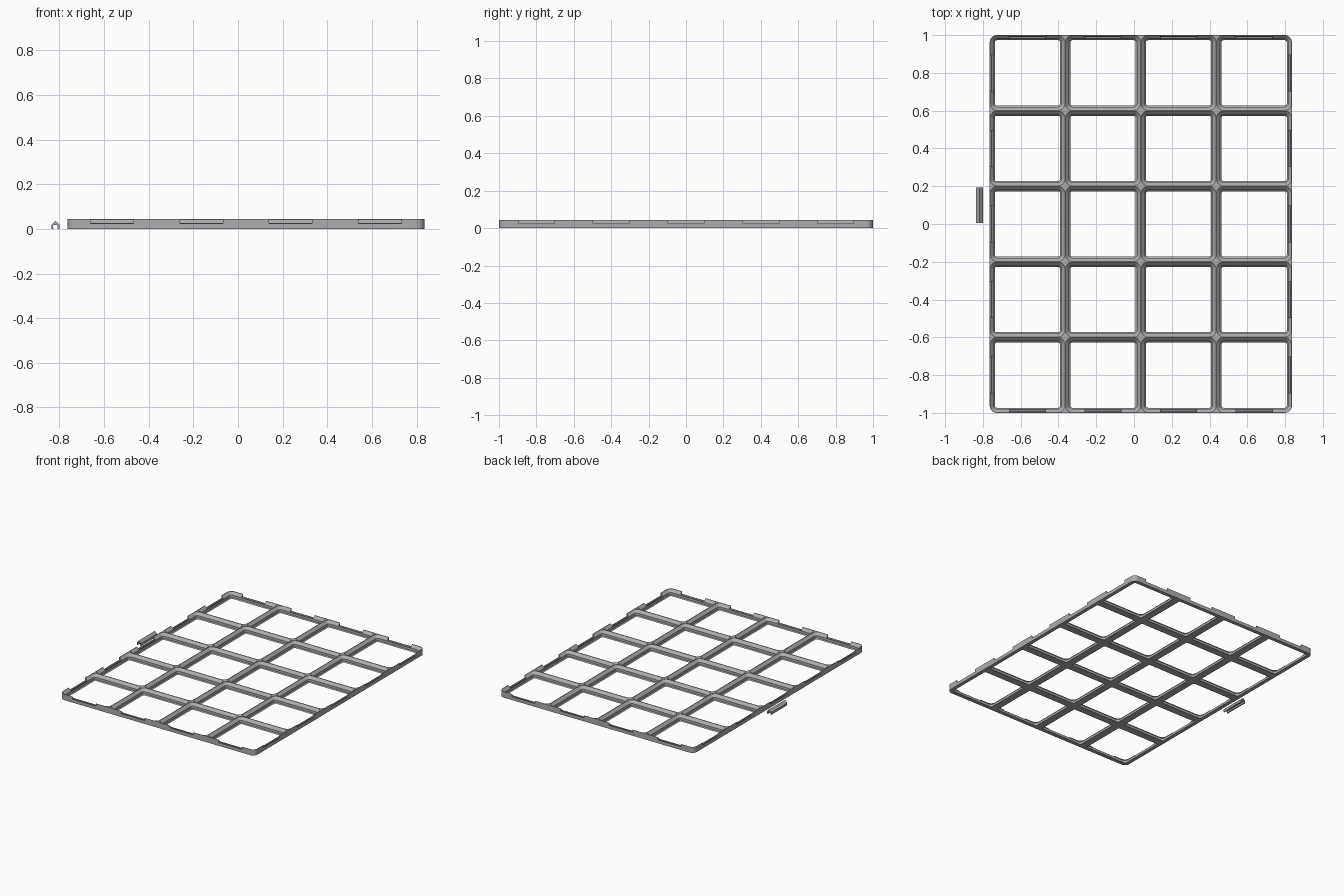
import bpy, bmesh, math
from mathutils import Matrix, Vector

if "Cube" in bpy.data.objects:
    bpy.data.objects.remove(bpy.data.objects["Cube"])

PITCH = 0.4           # size of one cell
NX, NY = 4, 5
CX = 0.036            # centre of the grid in x
H = 0.0443            # frame height
R = 0.038             # outer corner radius

grey = bpy.data.materials.new("grey plastic")
grey.diffuse_color = (0.42, 0.42, 0.42, 1)
grey.use_nodes = True
grey.node_tree.nodes["Principled BSDF"].inputs["Base Color"].default_value = grey.diffuse_color


def rounded(cx, cy, w, d, r, z, seg=8):
    """Rounded rectangle as a loop of points at height z."""
    pts = []
    for k, (sx, sy) in enumerate([(1, 1), (-1, 1), (-1, -1), (1, -1)]):
        for i in range(seg + 1):
            a = (k + i / seg) * math.pi / 2
            pts.append(Vector((cx + sx * (w / 2 - r) + r * math.cos(a),
                               cy + sy * (d / 2 - r) + r * math.sin(a), z)))
    return pts


def loft(bm, rings):
    """Closed solid through a stack of equal loops."""
    loops = [[bm.verts.new(p) for p in ring] for ring in rings]
    n = len(loops[0])
    for a, b in zip(loops, loops[1:]):
        for i in range(n):
            j = (i + 1) % n
            bm.faces.new((a[i], a[j], b[j], b[i]))
    bm.faces.new(loops[0][::-1])
    bm.faces.new(loops[-1])


def finish(bm, name):
    bmesh.ops.recalc_face_normals(bm, faces=bm.faces)
    me = bpy.data.meshes.new(name)
    bm.to_mesh(me)
    bm.free()
    me.materials.append(grey)
    ob = bpy.data.objects.new(name, me)
    bpy.context.collection.objects.link(ob)
    return ob


def cut(ob, cutter):
    """Subtract a cutter from an object, then discard the cutter."""
    mod = ob.modifiers.new("cut", 'BOOLEAN')
    mod.operation, mod.solver, mod.object = 'DIFFERENCE', 'EXACT', cutter
    bpy.context.view_layer.objects.active = ob
    bpy.ops.object.modifier_apply(modifier=mod.name)
    bpy.data.objects.remove(cutter)


# Frame blank with rounded corners
bm = bmesh.new()
loft(bm, [rounded(CX, 0, NX * PITCH, NY * PITCH, R, z) for z in (0, H)])
frame = finish(bm, "grid_frame")

# Stepped pockets: (wall half thickness, height)
steps = [(0.0271, -0.01), (0.0271, 0), (0.0205, 0.0067), (0.0205, 0.0238),
         (0.0015, 0.0428), (0.0015, 0.06)]
bm = bmesh.new()
for ix in range(NX):
    for iy in range(NY):
        x = CX + (ix - (NX - 1) / 2) * PITCH
        y = (iy - (NY - 1) / 2) * PITCH
        loft(bm, [rounded(x, y, PITCH - 2 * t, PITCH - 2 * t, R - t, z) for t, z in steps])
cut(frame, finish(bm, "pocket_cutter"))

# Clip notches in the rim: profile is (distance inward, height)
notch = [(-0.01, 0.025), (0.006, 0.025), (0.0095, 0.0215), (0.0095, 0.008),
         (0.0185, 0.008), (0.0185, 0.06), (-0.01, 0.06)]
bm = bmesh.new()
for side in range(4):
    n, half = (NX, NY * PITCH / 2) if side % 2 == 0 else (NY, NX * PITCH / 2)
    M = Matrix.Translation((CX, 0, 0)) @ Matrix.Rotation(side * math.pi / 2, 4, 'Z')
    for i in range(n):
        c = (i - (n - 1) / 2) * PITCH
        loft(bm, [[M @ Vector((c + s * 0.096, -half + d, z)) for d, z in notch]
                  for s in (-1, 1)])
cut(frame, finish(bm, "notch_cutter"))

# Loose connector clip: roofed channel beside the frame
half_clip = [(0.0, 0.036), (0.018, 0.018), (0.018, 0.0), (0.0095, 0.0),
             (0.0105, 0.0135), (0.0065, 0.0175)]
profile = half_clip + [(-x, z) for x, z in reversed(half_clip[1:])]
bm = bmesh.new()
loft(bm, [[Vector((-0.818 + x, y, z)) for x, z in profile] for y in (0.005, 0.192)])
clip = finish(bm, "connector_clip")

for ob in (frame, clip):
    bpy.ops.object.select_all(action='DESELECT')
    ob.select_set(True)
    bpy.context.view_layer.objects.active = ob
    bpy.ops.object.shade_smooth_by_angle(angle=math.radians(25))
